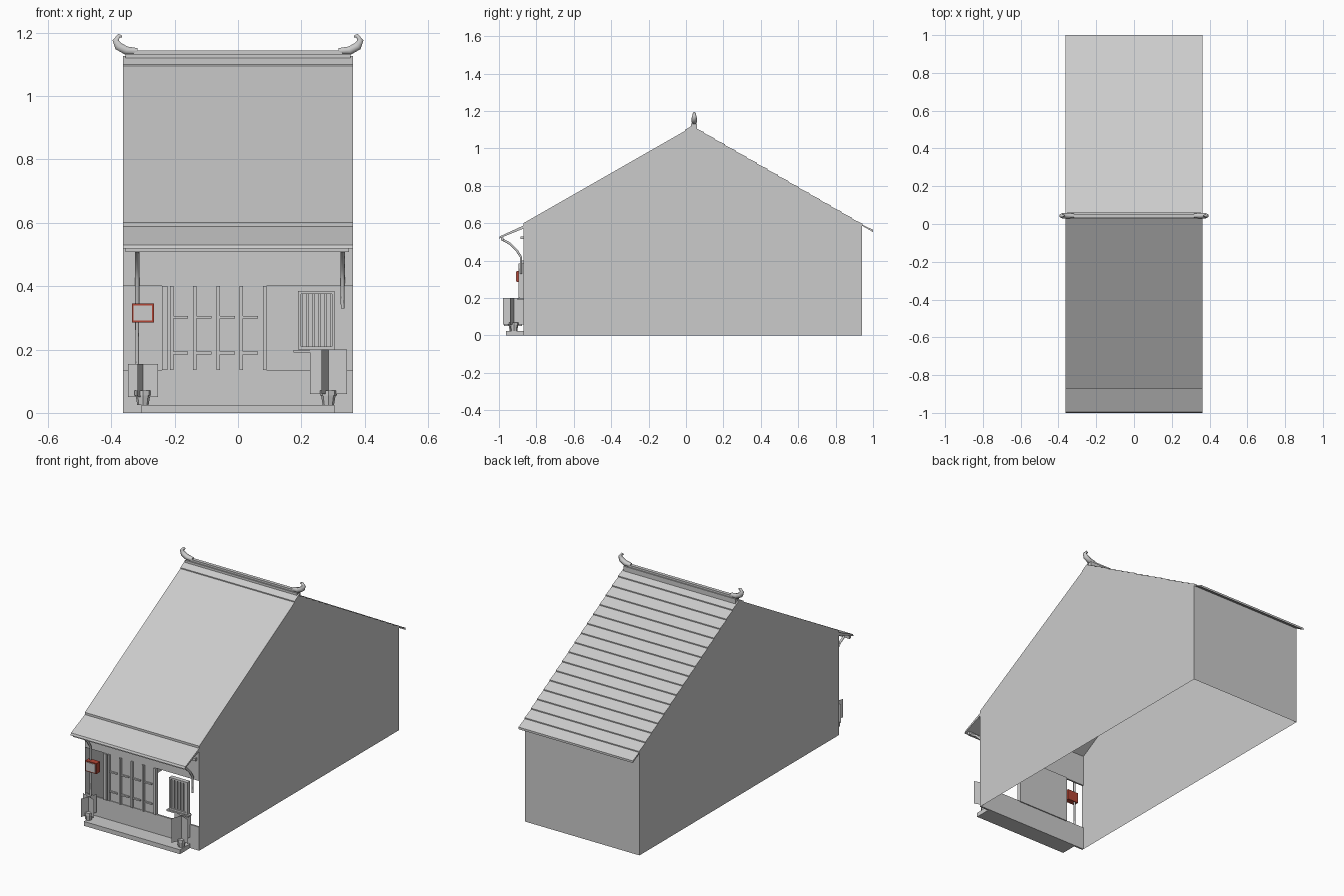
import bpy, bmesh, math
from mathutils import Vector, Matrix

if "Cube" in bpy.data.objects:
    bpy.data.objects.remove(bpy.data.objects["Cube"])


def material(name, rgb):
    m = bpy.data.materials.new(name)
    m.use_nodes = True
    m.diffuse_color = (*rgb, 1)
    m.node_tree.nodes["Principled BSDF"].inputs["Base Color"].default_value = (*rgb, 1)
    return m


GREY = material("pale grey", (0.6, 0.6, 0.6))
RED = material("lantern red", (0.45, 0.06, 0.035))


def finish(name, bm, mat=GREY):
    mesh = bpy.data.meshes.new(name)
    bm.to_mesh(mesh)
    bm.free()
    mesh.materials.append(mat)
    obj = bpy.data.objects.new(name, mesh)
    bpy.context.collection.objects.link(obj)
    return obj


def add_box(bm, x0, x1, y0, y1, z0, z1):
    size = Matrix.Diagonal((x1 - x0, y1 - y0, z1 - z0, 1))
    mid = Matrix.Translation(((x0 + x1) / 2, (y0 + y1) / 2, (z0 + z1) / 2))
    return bmesh.ops.create_cube(bm, size=1, matrix=mid @ size)


def box(name, *dims, mat=GREY):
    bm = bmesh.new()
    add_box(bm, *dims)
    return finish(name, bm, mat)


def extrude_x(name, profile, half):
    """Solid made from a (y, z) outline swept across the width."""
    bm = bmesh.new()
    face = bm.faces.new([bm.verts.new((-half, y, z)) for y, z in profile])
    out = bmesh.ops.extrude_face_region(bm, geom=[face])
    bmesh.ops.translate(bm, vec=(2 * half, 0, 0),
                        verts=[v for v in out["geom"] if isinstance(v, bmesh.types.BMVert)])
    bmesh.ops.recalc_face_normals(bm, faces=bm.faces)
    return finish(name, bm)


def tube(name, points, radii, depth, sides=1):
    """Tapered pole along a path."""
    cu = bpy.data.curves.new(name, "CURVE")
    cu.dimensions = "3D"
    cu.bevel_depth, cu.bevel_resolution, cu.use_fill_caps = depth, sides, True
    sp = cu.splines.new("POLY")
    sp.points.add(len(points) - 1)
    for p, co, r in zip(sp.points, points, radii):
        p.co, p.radius = (*co, 1), r
    obj = bpy.data.objects.new(name, cu)
    bpy.context.collection.objects.link(obj)
    cu.materials.append(GREY)
    return obj


HALF, FRONT, BACK = 0.363, -0.87, 0.94
RIDGE = Vector((0.04, 1.12))
EAVE, TAIL = Vector((FRONT, 0.6)), Vector((1.0, 0.565))

# Gable side walls and back wall, open underneath
bm = bmesh.new()
outline = [(FRONT, 0), (BACK, 0), (BACK, 0.595), (0.04, 1.115), (FRONT, 0.59)]
for x in (-HALF, HALF):
    bm.faces.new([bm.verts.new((x, y, z)) for y, z in outline])
bm.faces.new([bm.verts.new(c) for c in
              ((HALF, BACK, 0), (-HALF, BACK, 0), (-HALF, BACK, 0.59), (HALF, BACK, 0.59))])
finish("walls", bm)

# Front wall strips below and above the opening
box("front_low_wall", -HALF, HALF, FRONT, FRONT + 0.01, 0, 0.135)
box("front_header", -HALF, HALF, FRONT, FRONT + 0.01, 0.4, 0.59)

# Smooth front roof slope and a flashing strip under the ridge
extrude_x("front_roof", [EAVE, RIDGE, RIDGE - Vector((0, 0.015)), (FRONT, 0.575)], HALF)
extrude_x("ridge_flashing", [(-0.005, 1.088), (-0.005, 1.1), (0.04, 1.126), (0.04, 1.115)], HALF)

# Back roof with overlapping tile courses
ROWS, LIFT = 17, 0.006
tiles = []
for i in range(ROWS):
    tiles.append(RIDGE.lerp(TAIL, i / ROWS) - Vector((0, LIFT)))
    tiles.append(RIDGE.lerp(TAIL, (i + 1) / ROWS))
extrude_x("back_tiled_roof", tiles + [TAIL - Vector((0, 0.012)), RIDGE - Vector((0, 0.018))], HALF)

# Front eave canopy with its beam
extrude_x("front_canopy", [(-0.86, 0.575), (-0.86, 0.592), (-0.995, 0.53), (-1.0, 0.518)], HALF)
box("canopy_beam", -0.355, 0.35, -0.99, -0.975, 0.508, 0.525)
box("wall_beam", -0.355, 0.35, -0.885, FRONT, 0.515, 0.53)

# Ridge bar and its curled ends
box("ridge_bar", -0.355, 0.355, 0.028, 0.06, 1.1, 1.132)
box("ridge_cap", -0.33, 0.33, 0.034, 0.054, 1.13, 1.143)
for side, label in ((1, "left"), (-1, "right")):
    path = [(0.317, 1.141), (0.352, 1.143), (0.377, 1.157), (0.386, 1.175), (0.376, 1.19), (0.366, 1.188)]
    tube(label + "_ridge_horn", [(side * x, 0.044, z) for x, z in path],
         [0.8, 1.1, 1.1, 0.8, 0.5, 0.25], 0.014)

# Canopy brackets; the right-hand one runs down as a post
ARM = [(-0.985, 0.515), (-0.94, 0.49), (-0.905, 0.455), (-0.883, 0.42)]
for label, x, foot in (("right_post", -0.318, 0.14), ("left_bracket", 0.33, 0.33)):
    tube(label, [(x, y, z) for y, z in ARM] + [(x, -0.883, foot)], [1, 1, 1, 1, 0.8], 0.007)

# Sliding door: solid panel, uprights and short rails
box("door_panel", -0.24, 0.09, FRONT + 0.004, FRONT + 0.016, 0.13, 0.402)
bm = bmesh.new()
add_box(bm, -0.24, -0.222, FRONT - 0.008, FRONT + 0.004, 0.135, 0.4)
for i in range(5):
    x = -0.215 + 0.0735 * i
    add_box(bm, x, x + 0.011, FRONT - 0.008, FRONT + 0.004, 0.135, 0.4)
    if i < 4:
        for z in (0.185, 0.298):
            add_box(bm, x + 0.011, x + 0.058, FRONT - 0.004, FRONT + 0.004, z, z + 0.008)
finish("door_lattice", bm)

# Barred window with sill
bm = bmesh.new()
for x in (0.19, 0.297):
    add_box(bm, x, x + 0.008, -0.895, FRONT, 0.2, 0.385)
for z in (0.2, 0.375):
    add_box(bm, 0.19, 0.305, -0.895, FRONT, z, z + 0.01)
for i in range(5):
    x = 0.203 + 0.019 * i
    add_box(bm, x, x + 0.013, -0.89, -0.875, 0.2, 0.38)
add_box(bm, 0.175, 0.315, -0.9, FRONT, 0.19, 0.198)
finish("window_grille", bm)

# Front step
box("front_step", -0.305, 0.305, -0.962, FRONT, 0, 0.025)

# Tapered pots with crossed foliage cards
for label, x, y, width, low, high in (("right", -0.3, -0.925, 0.05, 0.05, 0.155),
                                      ("left", 0.285, -0.92, 0.062, 0.06, 0.2)):
    bm = bmesh.new()
    for r1, r2, z0, z1 in ((0.018, 0.023, 0.025, 0.055), (0.027, 0.027, 0.055, 0.07)):
        bmesh.ops.create_cone(bm, cap_ends=True, segments=8, radius1=r1, radius2=r2, depth=z1 - z0,
                              matrix=Matrix.Translation((x, y, (z0 + z1) / 2)))
    finish(label + "_pot", bm)
    bm = bmesh.new()
    for angle in (-20, 70):
        d = Vector((math.cos(math.radians(angle)), math.sin(math.radians(angle)), 0)) * width
        c = Vector((x, y, 0))
        bm.faces.new([bm.verts.new(c + s * d + Vector((0, 0, z)))
                      for s, z in ((-1, low), (1, low), (1, high), (-1, high))])
    finish(label + "_foliage", bm)

# Red box lantern with a grey front panel
box("lantern", -0.335, -0.265, -0.905, -0.872, 0.285, 0.345, mat=RED)
box("lantern_panel", -0.329, -0.271, -0.908, -0.904, 0.291, 0.339)
